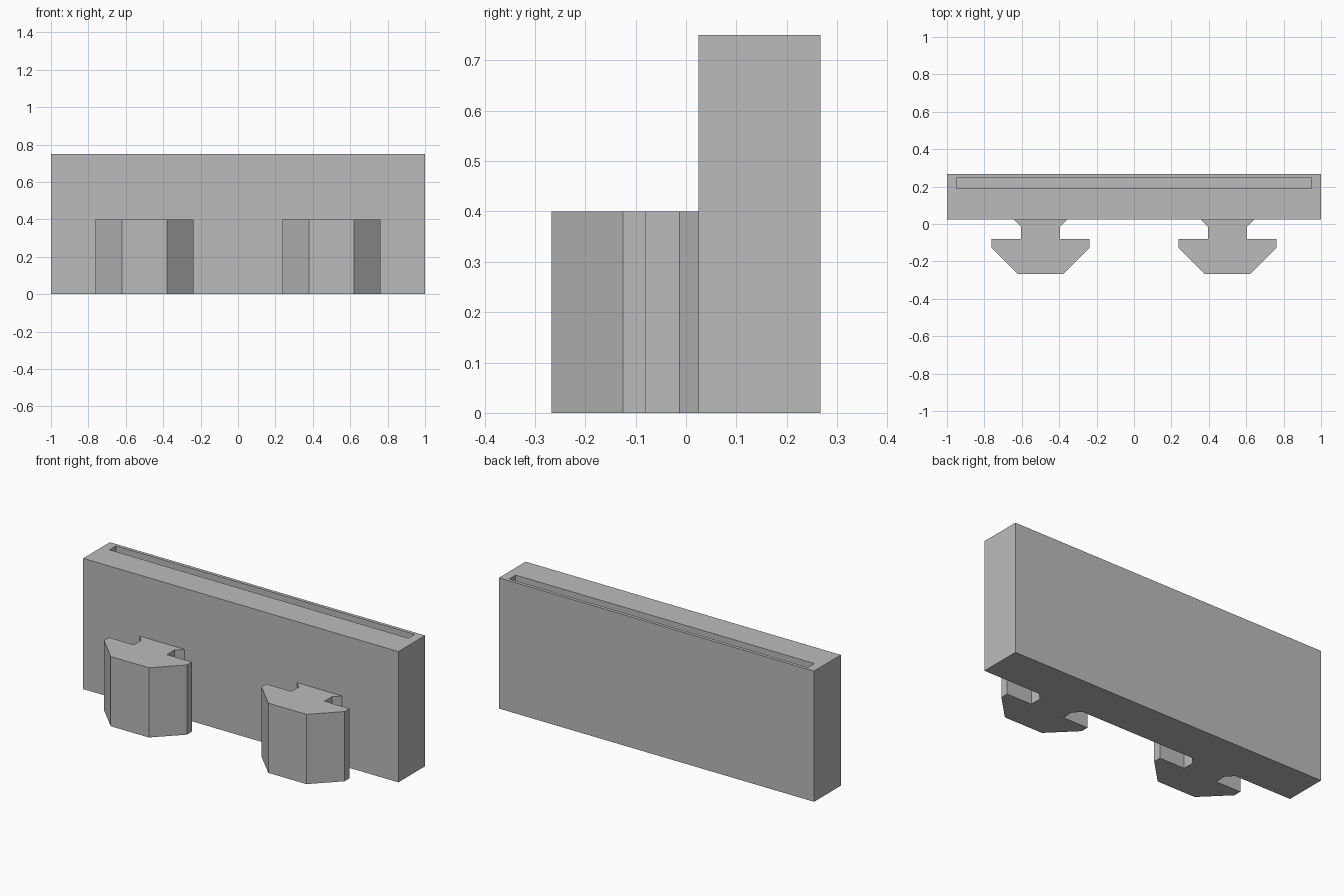
import bpy
import bmesh

cube = bpy.data.objects.get("Cube")
if cube:
    bpy.data.objects.remove(cube, do_unlink=True)

# Single plain grey
grey = bpy.data.materials.new("plain_grey")
grey.use_nodes = True
colour = (0.5, 0.5, 0.5, 1)
grey.diffuse_color = colour
grey.node_tree.nodes["Principled BSDF"].inputs["Base Color"].default_value = colour


def finish(name, bm):
    bmesh.ops.recalc_face_normals(bm, faces=bm.faces)
    mesh = bpy.data.meshes.new(name)
    bm.to_mesh(mesh)
    bm.free()
    mesh.materials.append(grey)
    obj = bpy.data.objects.new(name, mesh)
    bpy.context.collection.objects.link(obj)
    return obj


def prism(name, outline, height):
    """Extrude a plan outline up from the ground."""
    bm = bmesh.new()
    face = bm.faces.new([bm.verts.new((x, y, 0)) for x, y in outline])
    up = bmesh.ops.extrude_face_region(bm, geom=[face], use_keep_orig=True)
    verts = [v for v in up["geom"] if isinstance(v, bmesh.types.BMVert)]
    bmesh.ops.translate(bm, verts=verts, vec=(0, 0, height))
    return finish(name, bm)


def rectangle(x, y0, y1):
    return [(-x, y0), (x, y0), (x, y1), (-x, y1)]


# Holder block with a pocket open at the top
HEIGHT, FLOOR = 0.75, 0.05
bm = bmesh.new()
rings = []
for outline, z in (
    (rectangle(1, 0.025, 0.267), 0),
    (rectangle(1, 0.025, 0.267), HEIGHT),
    (rectangle(0.948, 0.19, 0.248), HEIGHT),
    (rectangle(0.948, 0.19, 0.248), FLOOR),
):
    rings.append([bm.verts.new((x, y, z)) for x, y in outline])
for low, high in zip(rings, rings[1:]):
    for i in range(4):
        j = (i + 1) % 4
        bm.faces.new((low[i], low[j], high[j], high[i]))
bm.faces.new(rings[0])
bm.faces.new(rings[-1])
finish("slotted_holder", bm)

# Two mounting hooks: flared root, narrow neck, chamfered head
half = [(0.143, 0.025), (0.105, -0.013), (0.105, -0.08),
        (0.263, -0.08), (0.263, -0.125), (0.121, -0.267)]
profile = half + [(-x, y) for x, y in reversed(half)]
for side, centre in (("left", 0.5), ("right", -0.5)):
    hook = prism(side + "_mounting_hook", profile, 0.4)
    hook.location.x = centre
